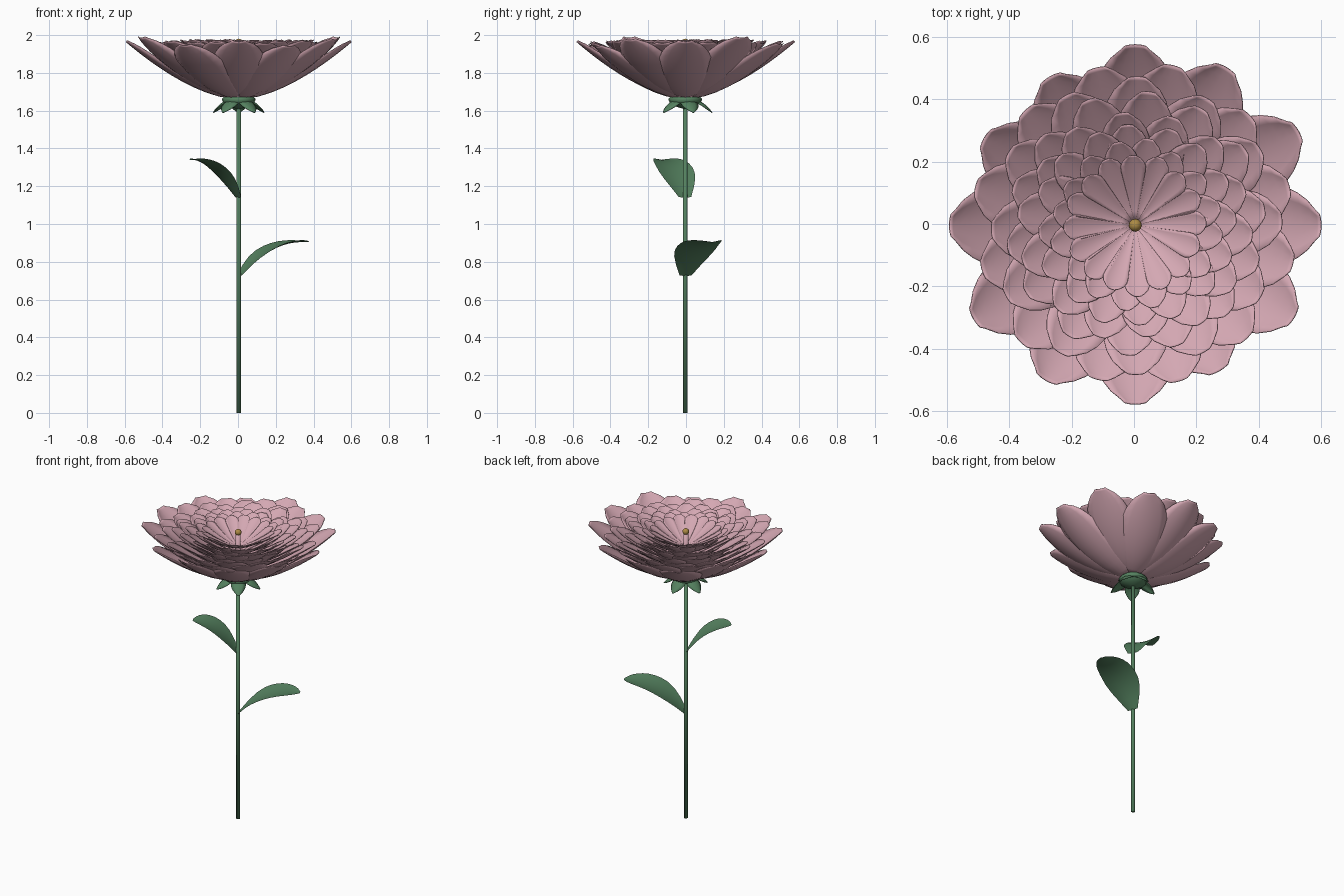
import bpy, bmesh, math, random
from mathutils import Vector

if "Cube" in bpy.data.objects:
    bpy.data.objects.remove(bpy.data.objects["Cube"])

random.seed(4)
CX, CY = 0.004, -0.004          # flower axis


def mat(name, rgb):
    m = bpy.data.materials.new(name)
    m.diffuse_color = (*rgb, 1)
    m.use_nodes = True
    m.node_tree.nodes["Principled BSDF"].inputs["Base Color"].default_value = m.diffuse_color
    return m


PINK = mat("petal_pink", (0.66, 0.39, 0.45))
GREEN = mat("leaf_green", (0.09, 0.22, 0.115))
GOLD = mat("centre_gold", (0.42, 0.26, 0.06))


def finish(name, bm, material, thick=0):
    me = bpy.data.meshes.new(name)
    bm.to_mesh(me)
    bm.free()
    me.materials.append(material)
    ob = bpy.data.objects.new(name, me)
    ob.location = (CX, CY, 0)
    bpy.context.collection.objects.link(ob)
    bpy.ops.object.select_all(action='DESELECT')
    ob.select_set(True)
    bpy.context.view_layer.objects.active = ob
    if thick:
        s = ob.modifiers.new("thickness", 'SOLIDIFY')
        s.thickness, s.offset = thick, 0
        bpy.ops.object.modifier_apply(modifier=s.name)
    bpy.ops.object.shade_smooth()
    return ob


def blade(bm, deg, r0, z0, r1, z1, hw, cup, rise, peak=0.64, base=0.3, tip=0.5, end=0.25,
          wedge=False, nu=12, nv=6):
    """Petal or leaf: a curved strip from (r0, z0) out to (r1, z1), cupped across."""
    a = math.radians(deg)
    out, side = Vector((math.cos(a), math.sin(a), 0)), Vector((-math.sin(a), math.cos(a), 0))
    up = Vector((0, 0, 1))

    def spine(t):
        return out * (r0 + (r1 - r0) * t) + up * (z0 + (z1 - z0) * rise(t))
    rows = []
    for i in range(nu + 1):
        t = 1 - (1 - i / nu) ** 1.6
        if t < peak:
            grow = t / peak if wedge else math.sin(math.pi / 2 * t / peak)
            w = hw * (base + (1 - base) * grow)
        else:
            w = hw * max(0.0, 1 - ((t - peak) / (1 - peak)) ** 2.2) ** tip
        w = max(w, hw * min(end, base + t))
        d = (spine(min(t + .01, 1)) - spine(max(t - .01, 0))).normalized()
        n = d.cross(side)
        rows.append([bm.verts.new(spine(t) + side * (s * w) + n * (cup * s * s * w))
                     for s in [2 * j / nv - 1 for j in range(nv + 1)]])
    for p, q in zip(rows, rows[1:]):
        for j in range(nv):
            bm.faces.new((p[j], q[j], q[j + 1], p[j + 1]))


def lathe(bm, profile, seg=16):
    rings = [[bm.verts.new((r * math.cos(2 * math.pi * k / seg), r * math.sin(2 * math.pi * k / seg), z))
              for k in range(seg)] for r, z in profile]
    for p, q in zip(rings, rings[1:]):
        for k in range(seg):
            bm.faces.new((p[k], p[(k + 1) % seg], q[(k + 1) % seg], q[k]))
    bm.faces.new(rings[0][::-1])
    bm.faces.new(rings[-1])


curl = lambda t: t ** 1.6
soft = lambda t: t ** 1.35

# Outer petals: two interleaved rings of six with slightly uneven lengths
low = [(0.597, 1.965), (0.585, 1.95), (0.55, 1.935), (0.597, 1.965), (0.575, 1.945), (0.54, 1.94)]
high = [(0.605, 1.985), (0.58, 1.965), (0.56, 1.965), (0.6, 1.985), (0.575, 1.965), (0.59, 1.975)]
bm = bmesh.new()
for k in range(6):
    blade(bm, 60 * k, 0.03, 1.665, *low[k], 0.142, 0.25, curl)
    blade(bm, 60 * k + 30, 0.03, 1.672, *high[k], 0.14, 0.25, curl)
finish("outer_petals", bm, PINK, 0.004)

# Inner petal rings, smaller toward the centre
rings = [(12, 0.52, 1.960, 1.682, 0.115, 15), (12, 0.47, 1.962, 1.705, 0.105, 0),
         (14, 0.42, 1.964, 1.73, 0.09, 8), (14, 0.37, 1.966, 1.76, 0.08, 20),
         (16, 0.32, 1.968, 1.79, 0.068, 3), (16, 0.27, 1.970, 1.825, 0.056, 14)]
bm = bmesh.new()
for n, r, z, z0, hw, off in rings:
    for k in range(n):
        blade(bm, off + 360 * k / n + random.uniform(-2, 2), 0.012, z0, r + random.uniform(-.012, .012),
              z + random.uniform(-.008, .008), hw, 0.2, soft, peak=0.72, base=0.1, nu=10)
# Innermost ring: narrow wedges side by side
for k in range(16):
    blade(bm, 2 + 22.5 * k, 0.012, 1.865, 0.225 + random.uniform(-.008, .008), 1.972,
          0.041, 0.2, soft, peak=0.82, base=0.06, wedge=True, nu=10)
finish("inner_petals", bm, PINK, 0.003)

# Gold centre bead
bm = bmesh.new()
bmesh.ops.create_uvsphere(bm, u_segments=12, v_segments=8, radius=0.021)
finish("flower_centre", bm, GOLD).location.z = 1.96

# Pale core carrying the bead
bm = bmesh.new()
lathe(bm, [(0.016, 1.68), (0.016, 1.955)], 12)
finish("flower_core", bm, PINK)

# Calyx cup and drooping sepals
bm = bmesh.new()
lathe(bm, [(0.012, 1.61), (0.05, 1.622), (0.08, 1.64), (0.09, 1.66), (0.08, 1.672), (0.02, 1.68)])
finish("calyx", bm, GREEN)
bm = bmesh.new()
for k in range(5):
    blade(bm, 90 + 72 * k, 0.03, 1.662, 0.142, 1.59, 0.046, -0.3, lambda t: t ** 2,
          peak=0.45, base=0.7, tip=0.8, end=0.08, nu=8, nv=4)
finish("sepals", bm, GREEN, 0.004)

# Stem
bm = bmesh.new()
lathe(bm, [(0.0125, 0), (0.0125, 1.62)], 12)
finish("stem", bm, GREEN)

# Two arching leaves
bm = bmesh.new()
blade(bm, 21, 0.008, 0.725, 0.395, 0.905, 0.115, 0.15, lambda t: 1 - (1 - t) ** 2.5,
      peak=0.42, base=0.3, tip=0.6, end=0.1)
finish("lower_leaf", bm, GREEN)
bm = bmesh.new()
blade(bm, 206, 0.008, 1.14, 0.285, 1.34, 0.105, 0.15, lambda t: 1 - (1 - t) ** 2.1,
      peak=0.42, base=0.35, tip=0.6, end=0.1)
finish("upper_leaf", bm, GREEN)
